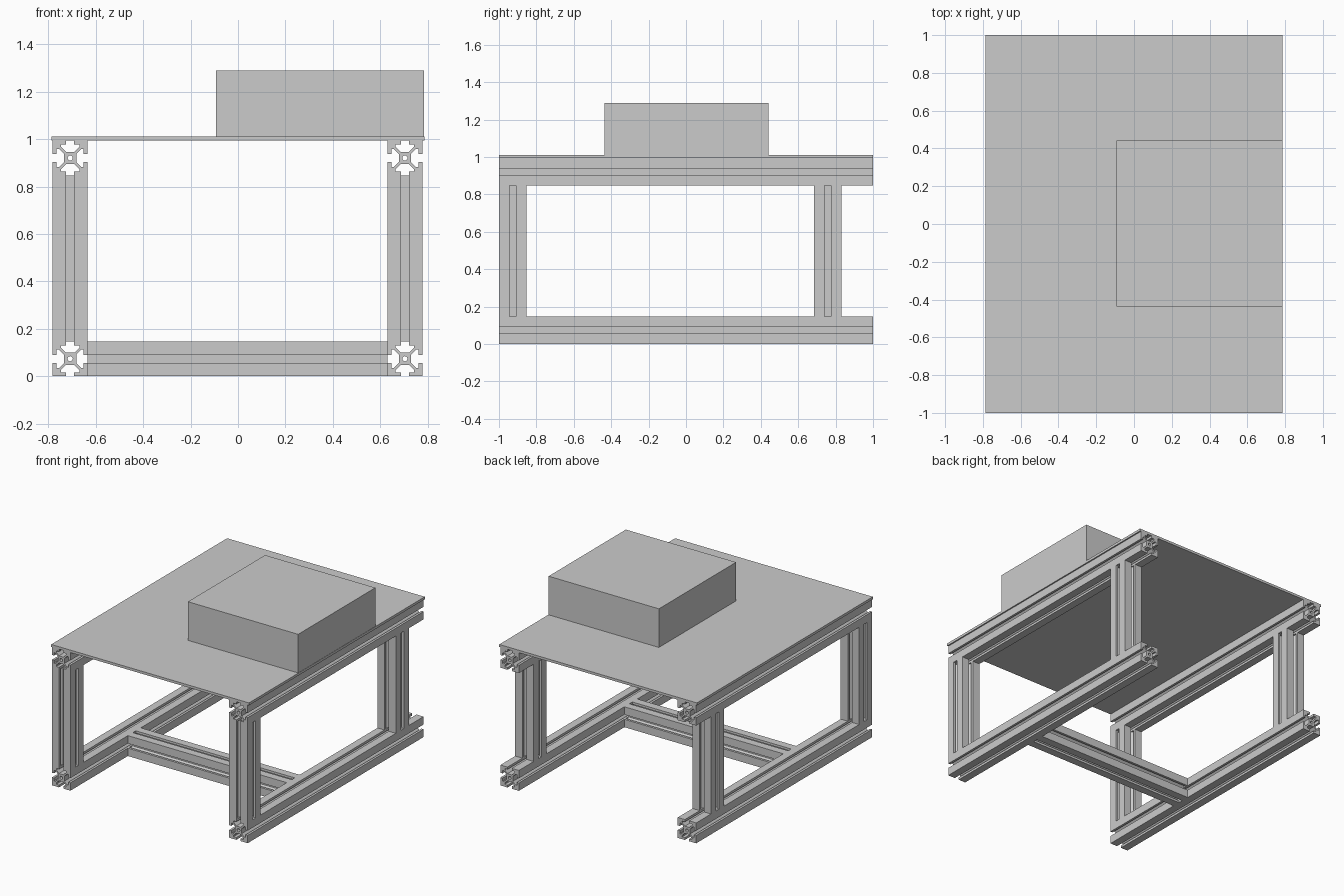
import bpy, math
from mathutils import Matrix

if "Cube" in bpy.data.objects:
    bpy.data.objects.remove(bpy.data.objects["Cube"])

S = 0.147          # extrusion section width
H = S / 2


def section_points():
    """T-slot outline: one quadrant of points turned four times."""
    quad = [(7, -4.8), (7, 4.8), (12.7, 10.5), (15.5, 10.5), (15.5, 4.6), (20, 4.6),
            (20, 20), (4.6, 20), (4.6, 15.5), (10.5, 15.5), (10.5, 12.7), (4.8, 7)]
    pts = []
    for k in range(4):
        c, s = [(1, 0), (0, 1), (-1, 0), (0, -1)][k]
        for x, y in quad[1:-1] + quad[-1:]:
            pts.append(((x * c - y * s) * H / 20, (x * s + y * c) * H / 20))
    return pts


def extrusion(name, axis, length, centre):
    """Slotted aluminium bar along an axis, with a central bore."""
    cu = bpy.data.curves.new(name, 'CURVE')
    cu.dimensions = '2D'
    cu.fill_mode = 'BOTH'
    cu.extrude = length / 2
    bore = [(0.022 * H / 0.147 * math.cos(a * math.pi / 6), 0.022 * H / 0.147 * math.sin(a * math.pi / 6))
            for a in range(12)]
    for pts in (section_points(), bore):
        sp = cu.splines.new('POLY')
        sp.points.add(len(pts) - 1)
        for p, (x, y) in zip(sp.points, pts):
            p.co = (x, y, 0, 1)
        sp.use_cyclic_u = True
    tmp = bpy.data.objects.new("tmp_" + name, cu)
    bpy.context.collection.objects.link(tmp)
    bpy.context.view_layer.update()
    me = bpy.data.meshes.new_from_object(tmp.evaluated_get(bpy.context.evaluated_depsgraph_get()))
    bpy.data.objects.remove(tmp)
    rot = {'x': Matrix.Rotation(math.pi / 2, 4, 'Y'),
           'y': Matrix.Rotation(math.pi / 2, 4, 'X'),
           'z': Matrix.Identity(4)}[axis]
    me.transform(rot)
    for p in me.polygons:
        p.use_smooth = False
    ob = bpy.data.objects.new(name, me)
    ob.location = centre
    bpy.context.collection.objects.link(ob)
    return ob


def box(name, lo, hi):
    bpy.ops.mesh.primitive_cube_add(size=1, location=[(a + b) / 2 for a, b in zip(lo, hi)])
    ob = bpy.context.object
    ob.name = name
    ob.data.transform(Matrix.Diagonal([b - a for a, b in zip(lo, hi)] + [1]))
    return ob


# Side frames: lower rail, upper rail, two legs each
Z_LOW, Z_TOP = H, 0.994 - H
leg_len = Z_TOP - Z_LOW - S
for side, x in (("left", -0.708), ("right", 0.704)):
    extrusion(side + "_lower_rail", 'y', 2, (x, 0, Z_LOW))
    extrusion(side + "_upper_rail", 'y', 2, (x, 0, Z_TOP))
    for end, y in (("front", -1 + H), ("rear", 0.758)):
        extrusion(f"{side}_{end}_leg", 'z', leg_len, (x, y, (Z_LOW + Z_TOP) / 2))

# Cross bar joining the lower rails
extrusion("cross_bar", 'x', 1.412 - S, (-0.002, -0.273, Z_LOW))

# Table top and the box standing on it
box("table_top", (-0.787, -1, 0.994), (0.787, 1, 1.012))
box("equipment_box", (-0.093, -0.437, 1.012), (0.785, 0.441, 1.29))
